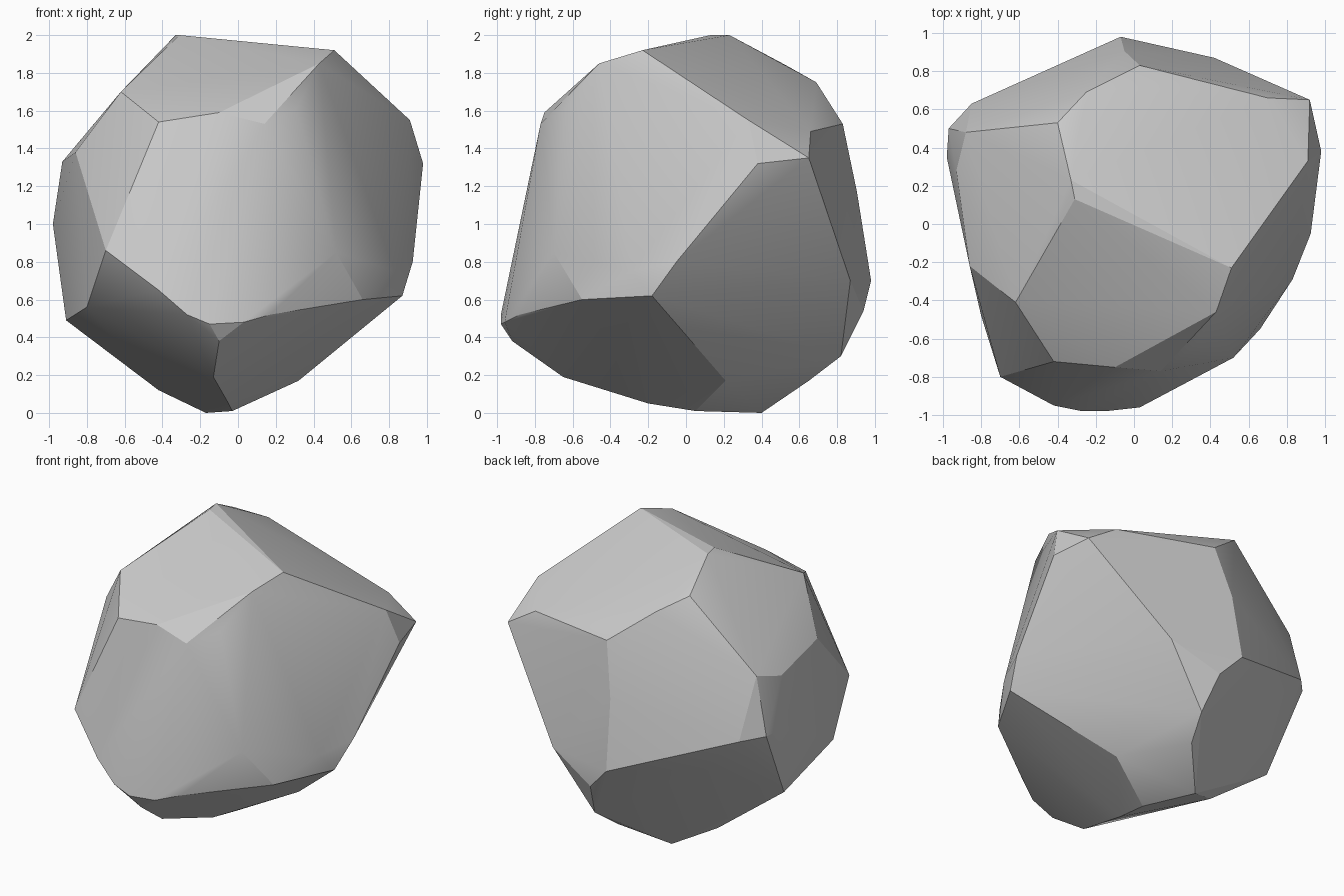
import bpy, bmesh, math

# Boulder corners, grouped by region
top = [(-.31, .13, 2), (-.33, .23, 2), (.51, -.23, 1.92), (.43, -.46, 1.85),
       (-.40, .53, 1.84), (-.25, .69, 1.75), (.03, .83, 1.53), (-.62, -.41, 1.7)]
front = [(-.42, -.72, 1.54), (.14, -.77, 1.53), (.31, -.64, 1.61), (-.1, -.75, 1.59),
         (-.7, -.8, .86), (-.42, -.95, .65), (-.27, -.98, .52), (-.15, -.98, .47),
         (.03, -.96, .48), (.17, -.88, .52), (.52, -.7, .85), (.66, -.55, .6)]
right = [(.91, .33, 1.55), (.92, .65, 1.35), (.98, .38, 1.32), (.925, -.05, .8),
         (.87, -.18, .62), (.83, -.29, .75), (.7, .66, 1.49)]
back = [(-.07, .98, .7), (.08, .94, .54), (.42, .87, .7), (.13, .82, .3), (.07, .65, .17),
        (-.05, .905, 1.17)]
left = [(-.86, -.22, 1.38), (-.93, .28, 1.33), (-.88, .48, 1.39), (-.98, .35, 1),
        (-.97, .5, 1.0), (-.85, .63, .98), (-.6, .67, .74), (-.91, .22, .49),
        (-.8, -.48, .56)]
bottom = [(-.17, .4, 0), (-.03, .05, .01), (-.05, -.2, .05), (-.13, -.65, .19),
          (-.1, -.92, .38), (.32, .21, .17), (-.42, .25, .12)]

# Wrap the corners in a faceted hull
bm = bmesh.new()
for region in (top, front, right, back, left, bottom):
    for co in region:
        bm.verts.new(co)
bmesh.ops.convex_hull(bm, input=bm.verts)
loose = [v for v in bm.verts if not v.link_faces]
bmesh.ops.delete(bm, geom=loose, context='VERTS')
bmesh.ops.recalc_face_normals(bm, faces=bm.faces)

mesh = bpy.data.meshes.new("boulder")
bm.to_mesh(mesh)
bm.free()
boulder = bpy.data.objects.new("boulder", mesh)
bpy.context.collection.objects.link(boulder)

# Crisp ridges, soft across shallow facets
bpy.context.view_layer.objects.active = boulder
boulder.select_set(True)
bpy.ops.object.shade_smooth_by_angle(angle=math.radians(18))
